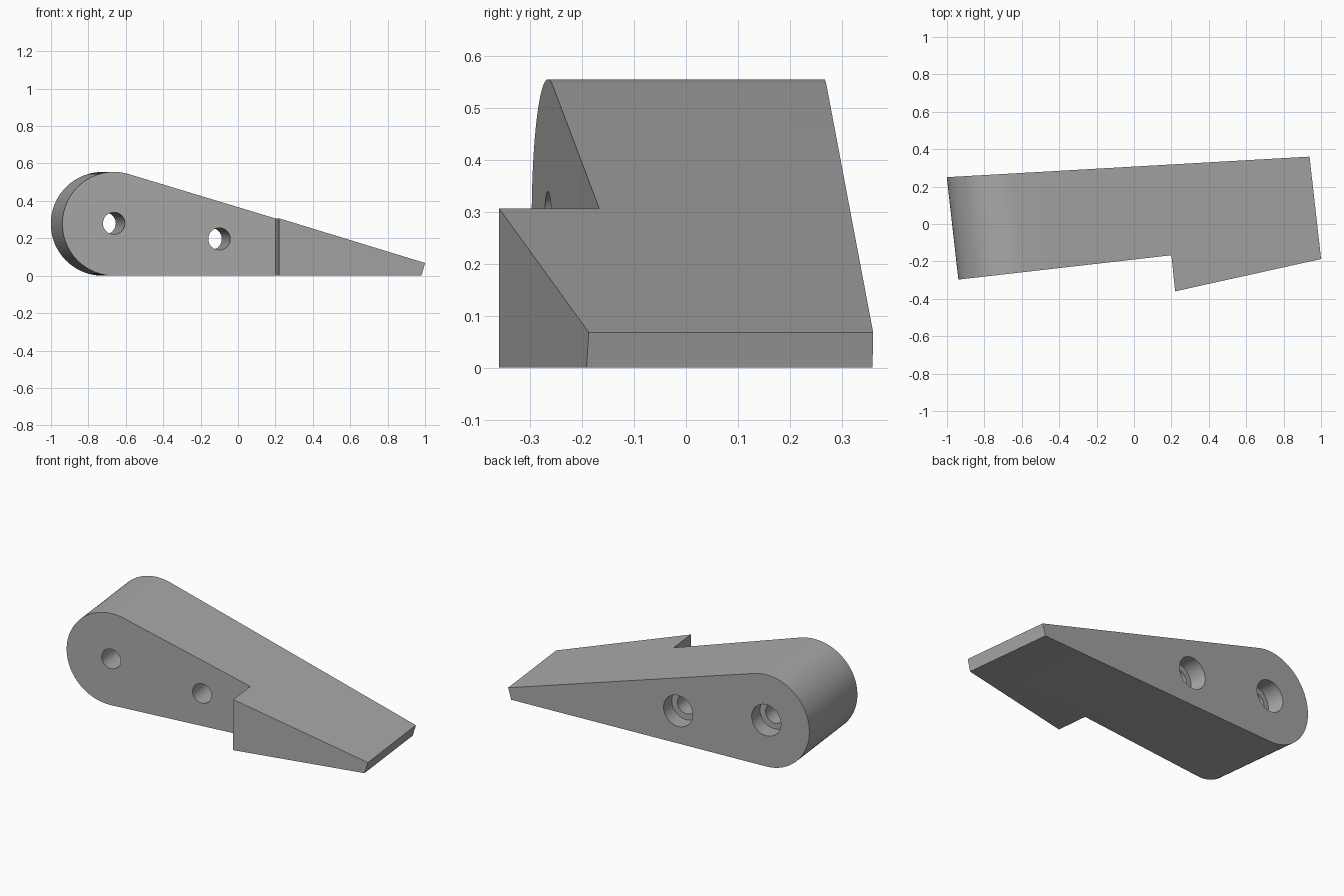
import bpy, bmesh, math
from mathutils import Matrix, Vector

cube = bpy.data.objects.get("Cube")
if cube:
    bpy.data.objects.remove(cube, do_unlink=True)

grey = bpy.data.materials.new("plain_grey")
grey.use_nodes = True
GREY = (0.40, 0.40, 0.40, 1)
grey.diffuse_color = GREY
grey.node_tree.nodes["Principled BSDF"].inputs["Base Color"].default_value = GREY

# The side profile and bores run along an axis turned slightly about z
SKEW = Matrix.Rotation(math.radians(6.45), 4, 'Z')


def prism(name, points, sweep, matrix=Matrix()):
    """Solid made by sweeping a closed outline along a vector."""
    bm = bmesh.new()
    face = bm.faces.new([bm.verts.new(p) for p in points])
    new = bmesh.ops.extrude_face_region(bm, geom=[face])["geom"]
    moved = [v for v in new if isinstance(v, bmesh.types.BMVert)]
    bmesh.ops.translate(bm, verts=moved, vec=sweep)
    bmesh.ops.recalc_face_normals(bm, faces=bm.faces)
    bm.transform(matrix)
    mesh = bpy.data.meshes.new(name)
    bm.to_mesh(mesh)
    bm.free()
    mesh.materials.append(grey)
    obj = bpy.data.objects.new(name, mesh)
    bpy.context.collection.objects.link(obj)
    return obj


def arc(u, y, z, r, start, end, n):
    angles = [math.radians(start + (end - start) * i / n) for i in range(n + 1)]
    return [(u + r * math.cos(a), y, z + r * math.sin(a)) for a in angles]


def combine(target, tool, operation):
    tool.hide_render = True
    mod = target.modifiers.new(operation.title(), 'BOOLEAN')
    mod.object, mod.operation, mod.solver = tool, operation, 'EXACT'
    bpy.context.view_layer.objects.active = target
    bpy.ops.object.modifier_apply(modifier=mod.name)
    bpy.data.objects.remove(tool, do_unlink=True)


# Tapered body: round heel, sloping top, thin squared nose
R, HEEL, SLOPE = 0.2775, -0.689, 16.65
profile = arc(HEEL, -0.8, R, R, 90 - SLOPE, 270, 64)
profile += [(0.953, -0.8, 0), (0.973, -0.8, 0.068)]
body = prism("wedge_body", profile, Vector((0, 1.6, 0)), SKEW)

# Plan outline: splayed front and back faces with a step in the front
plan = [(-1.2, 0.239), (1.2, 0.375), (1.2, -0.143),
        (0.22, -0.36), (0.2, -0.167), (-1.2, -0.327)]
outline = prism("plan_outline", [(x, y, -0.5) for x, y in plan], Vector((0, 0, 2)))
combine(body, outline, 'INTERSECT')

# Two through bores, each with a counterbore sunk from the back
for u, z, floor in ((HEEL, 0.28, 0.245), (-0.122, 0.197, 0.215)):
    for r, start in ((0.059, -0.7), (0.094, floor)):
        ring = arc(u, start, z, r, 0, 352.5, 47)
        bore = prism("bore_cutter", ring, Vector((0, 0.8 - start, 0)), SKEW)
        combine(body, bore, 'DIFFERENCE')

bpy.ops.object.select_all(action='DESELECT')
body.select_set(True)
bpy.context.view_layer.objects.active = body
bpy.ops.object.shade_smooth_by_angle(angle=math.radians(25))
